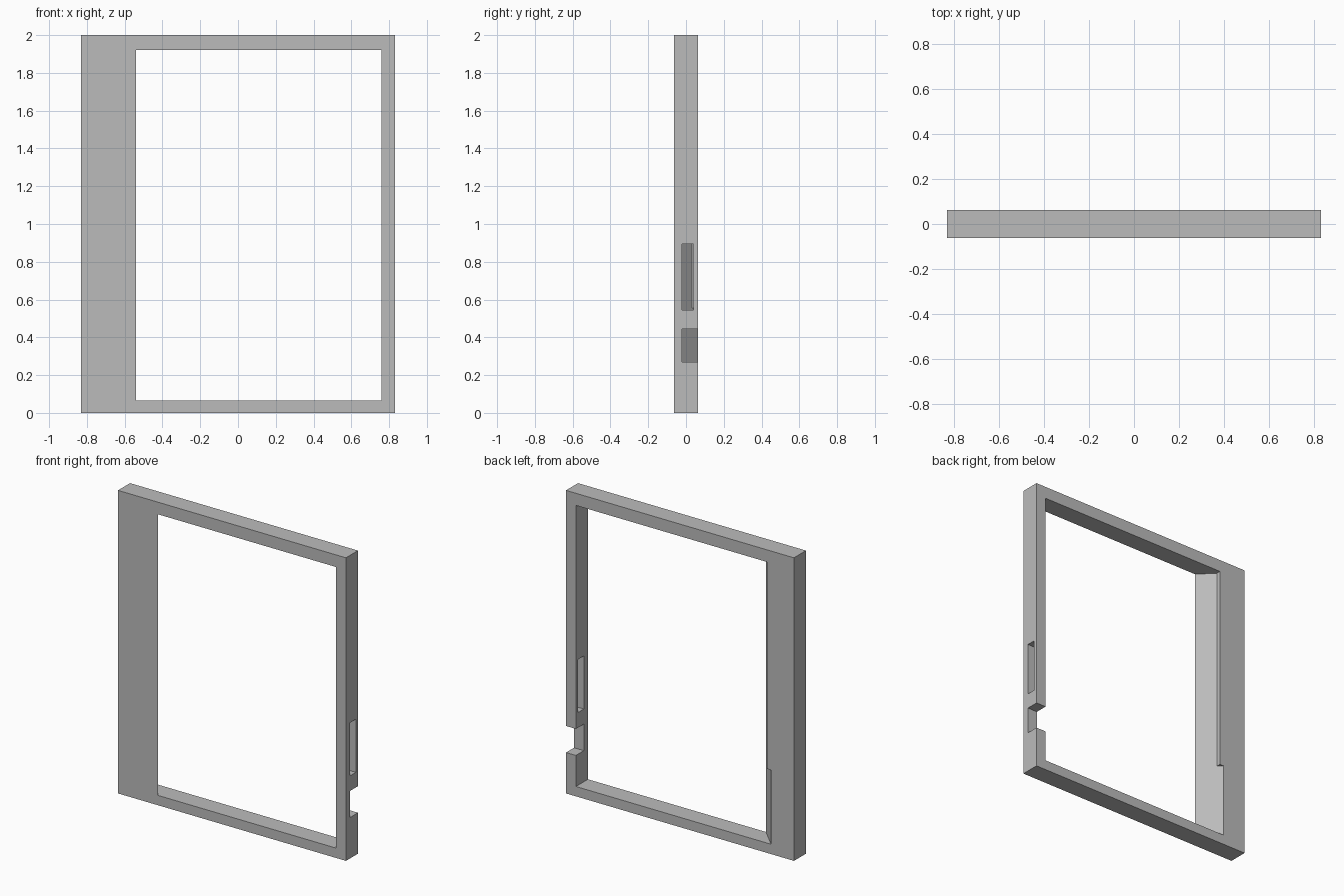
import bpy, bmesh

cube = bpy.data.objects.get("Cube")
if cube:
    bpy.data.objects.remove(cube, do_unlink=True)

W, D, H = 0.832, 0.0625, 2.0      # half width, half depth, height
IN_L, IN_R = -0.54, 0.76          # opening sides at the front
IN_B, IN_T = 0.065, 1.92          # opening bottom and top
OUT = 0.1                         # cutters overshoot the frame by this much
LIP = -0.635                      # where the slanted wall turns straight

grey = bpy.data.materials.new("plain_grey")
grey.use_nodes = True
grey.diffuse_color = (0.5, 0.5, 0.5, 1)
grey.node_tree.nodes["Principled BSDF"].inputs["Base Color"].default_value = (0.5, 0.5, 0.5, 1)


def prism(name, profile, z0, z1):
    """Extrude an xy outline from z0 up to z1."""
    bm = bmesh.new()
    face = bm.faces.new([bm.verts.new((x, y, z0)) for x, y in profile])
    up = bmesh.ops.extrude_face_region(bm, geom=[face])["geom"]
    for v in up:
        if isinstance(v, bmesh.types.BMVert):
            v.co.z = z1
    bmesh.ops.recalc_face_normals(bm, faces=bm.faces)
    mesh = bpy.data.meshes.new(name)
    bm.to_mesh(mesh)
    bm.free()
    mesh.materials.append(grey)
    obj = bpy.data.objects.new(name, mesh)
    bpy.context.collection.objects.link(obj)
    return obj


def rect(x0, x1, y0, y1):
    return [(x0, y0), (x1, y0), (x1, y1), (x0, y1)]


def slant(y):
    """x of the 45 degree inner wall at depth y."""
    return IN_L - (y + D)


frame = prism("frame", rect(-W, W, -D, D), 0, H)

back = D + OUT
wide = [(slant(-back), -back), (IN_R, -back), (IN_R, back)]
lip_y = IN_L - LIP - D
cutters = [
    # main opening, whose slanted wall ends in a straight lip
    prism("opening_cutter", wide + [(LIP, back), (LIP, lip_y)], IN_B, IN_T),
    # lower stretch, where the slant runs right to the back
    prism("lower_slant_cutter", wide + [(slant(back), back)], IN_B, 0.555),
    # closed slot and open notch through the narrow side
    prism("slot_cutter", rect(IN_R - OUT, W + OUT, -0.02, 0.04), 0.545, 0.895),
    prism("notch_cutter", rect(IN_R - OUT, W + OUT, -0.02, back), 0.27, 0.445),
]

bpy.context.view_layer.objects.active = frame
for cutter in cutters:
    cutter.hide_render = True
    mod = frame.modifiers.new(cutter.name, "BOOLEAN")
    mod.operation = "DIFFERENCE"
    mod.solver = "EXACT"
    mod.object = cutter
    bpy.ops.object.modifier_apply(modifier=mod.name)
    bpy.data.objects.remove(cutter, do_unlink=True)
